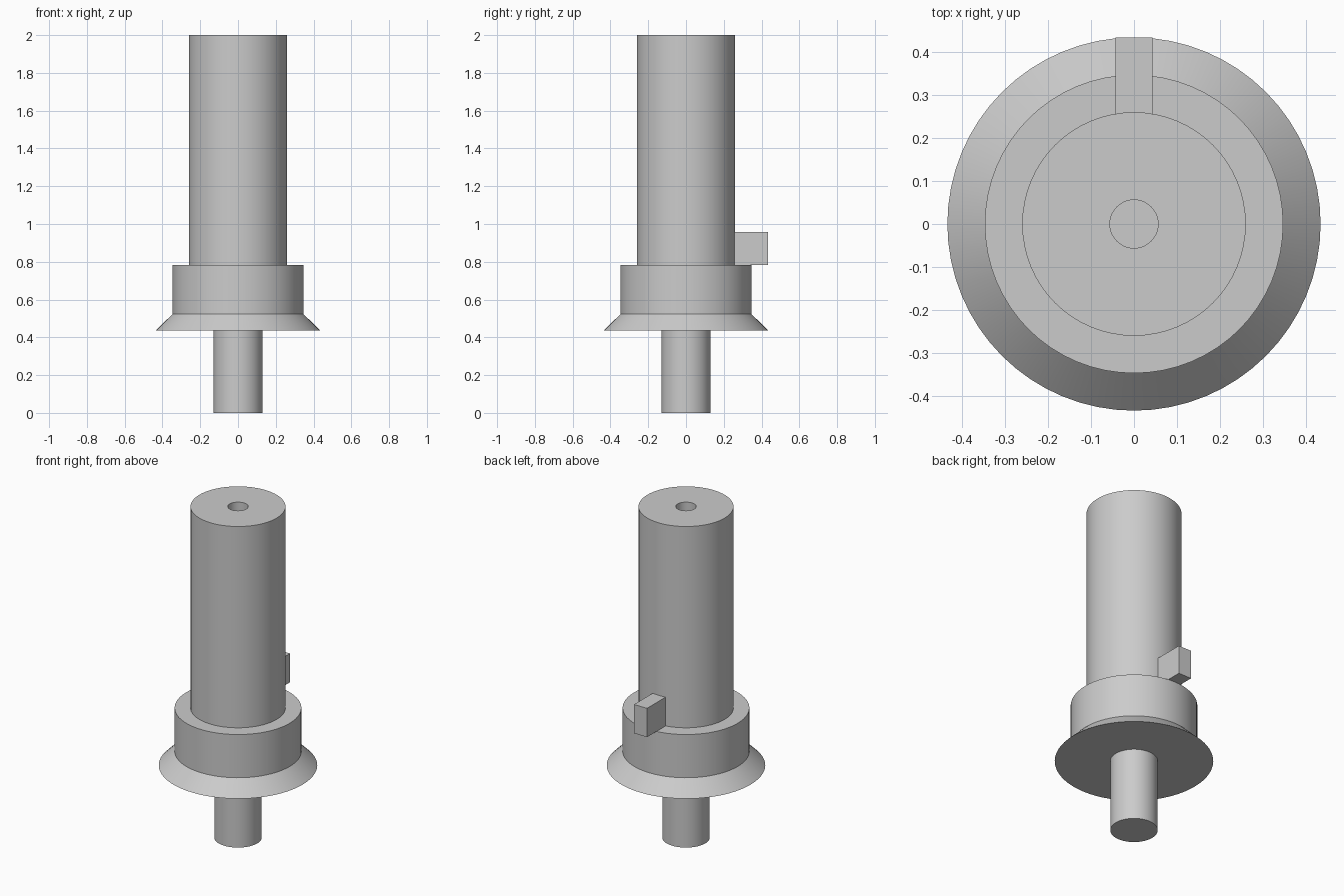
import bpy, bmesh, math

cube = bpy.data.objects.get("Cube")
if cube:
    bpy.data.objects.remove(cube, do_unlink=True)

SEGMENTS = 64
grey = bpy.data.materials.new("plain grey")
grey.use_nodes = True
grey.diffuse_color = (0.6, 0.6, 0.6, 1)
grey.node_tree.nodes["Principled BSDF"].inputs["Base Color"].default_value = (0.6, 0.6, 0.6, 1)


def finish(name, bm):
    bmesh.ops.recalc_face_normals(bm, faces=bm.faces)
    mesh = bpy.data.meshes.new(name)
    bm.to_mesh(mesh)
    bm.free()
    mesh.materials.append(grey)
    obj = bpy.data.objects.new(name, mesh)
    bpy.context.collection.objects.link(obj)
    return obj


def lathe(name, profile):
    """Spin a radius/height profile around z; both ends lie on the axis."""
    bm = bmesh.new()
    verts = [bm.verts.new((r, 0, z)) for r, z in profile]
    edges = [bm.edges.new(pair) for pair in zip(verts, verts[1:])]
    bmesh.ops.spin(bm, geom=verts + edges, cent=(0, 0, 0), axis=(0, 0, 1),
                   angle=math.tau, steps=SEGMENTS, use_duplicate=False)
    bmesh.ops.remove_doubles(bm, verts=bm.verts, dist=0.0001)
    obj = finish(name, bm)
    bpy.ops.object.select_all(action='DESELECT')
    obj.select_set(True)
    bpy.context.view_layer.objects.active = obj
    bpy.ops.object.shade_smooth_by_angle(angle=math.radians(30))
    return obj


# Stepped body: lower pin, flared flange, collar, tall barrel, blind bore
lathe("stepped_shaft", [
    (0, 0), (0.13, 0), (0.13, 0.437), (0.434, 0.437),
    (0.347, 0.523), (0.347, 0.784), (0.26, 0.784), (0.26, 2),
    (0.056, 2), (0.056, 1.6), (0, 1.6),
])

# Square key sitting on the collar at the back of the barrel
bm = bmesh.new()
bmesh.ops.create_cube(bm, size=1)
bmesh.ops.scale(bm, vec=(0.087, 0.18, 0.174), verts=bm.verts)
bmesh.ops.translate(bm, vec=(0, 0.344, 0.871), verts=bm.verts)
finish("locating_key", bm)
